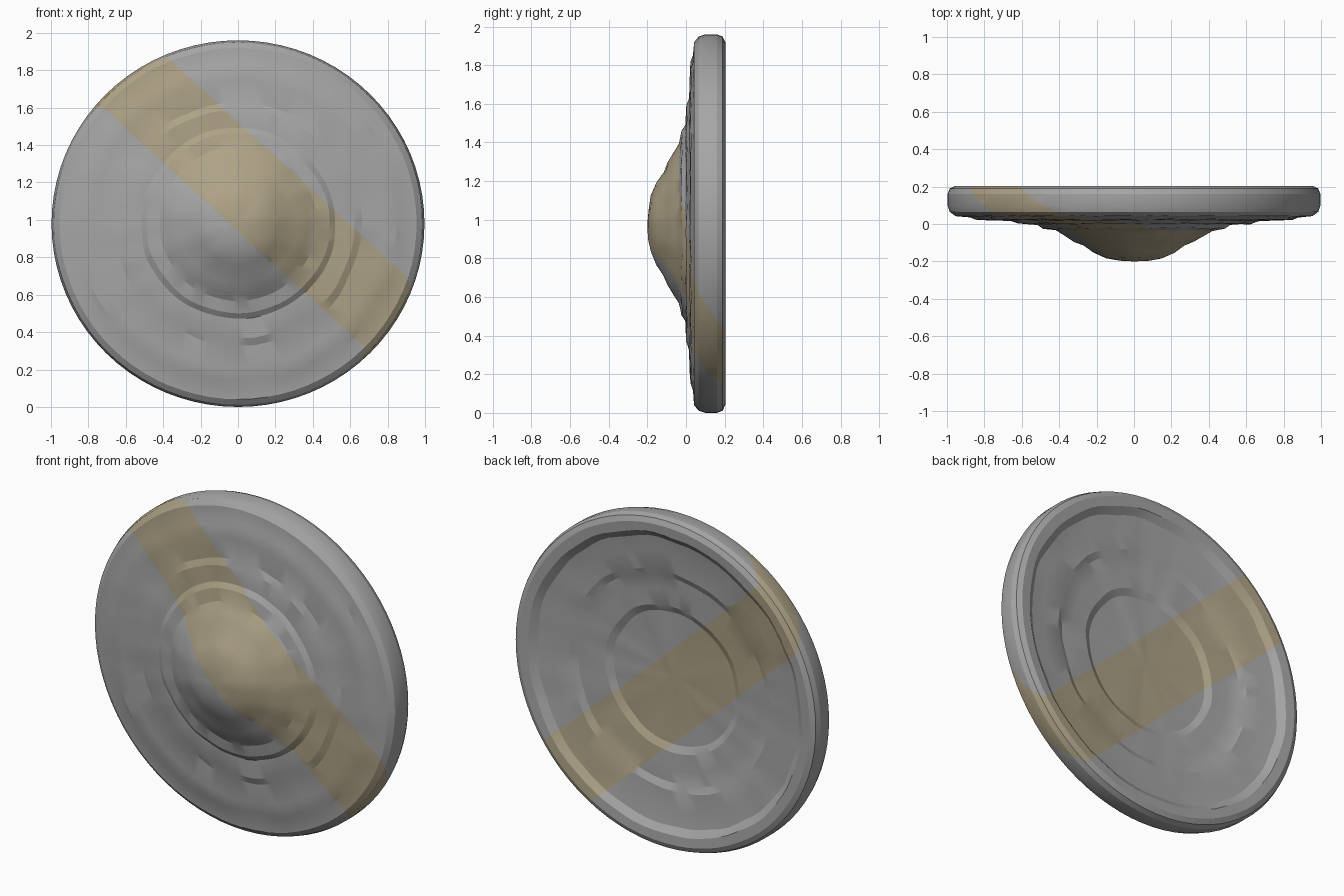
import bpy, bmesh, math
from mathutils import Vector, noise

if "Cube" in bpy.data.objects:
    bpy.data.objects.remove(bpy.data.objects["Cube"])

CZ, SEG = 0.98, 80
# cross-section (radius, y): front boss, stepped rings, rolled rim, stepped back
PROFILE = [
    (0.08, -0.195), (0.15, -0.182), (0.22, -0.152), (0.27, -0.115), (0.32, -0.095),
    (0.38, -0.06), (0.42, -0.035), (0.49, -0.022), (0.52, -0.002), (0.62, 0.003),
    (0.66, 0.018), (0.78, 0.02), (0.85, 0.025), (0.88, 0.036), (0.955, 0.042),
    (0.985, 0.065), (0.997, 0.10), (0.997, 0.16), (0.985, 0.19), (0.955, 0.204),
    (0.90, 0.20), (0.86, 0.17), (0.77, 0.158), (0.66, 0.152), (0.62, 0.135),
    (0.54, 0.13), (0.44, 0.125), (0.40, 0.105), (0.25, 0.102), (0.10, 0.10),
]


def material(name, colour):
    m = bpy.data.materials.new(name)
    m.diffuse_color = (*colour, 1)
    m.use_nodes = True
    m.node_tree.nodes["Principled BSDF"].inputs["Base Color"].default_value = m.diffuse_color
    return m


# hand-beaten unevenness, fading out at the rim
def beaten(r, y, a):
    x, z = r * math.cos(a), r * math.sin(a)
    n = noise.noise(Vector((x * 5, y * 5, z * 5)))
    fade = max(0.0, min(1.0, (0.97 - r) * 8))
    r2 = r * (1 + 0.02 * fade * n)
    y2 = y + 0.006 * fade * noise.noise(Vector((x * 9, y + 7, z * 9)))
    return Vector((r2 * math.cos(a), y2, CZ * r2 * math.sin(a) / 0.997 + CZ))


# lathe the disc
bm = bmesh.new()
rings = [[bm.verts.new(beaten(r, y, 2 * math.pi * i / SEG)) for i in range(SEG)]
         for r, y in PROFILE]
for a, b in zip(rings, rings[1:]):
    for i in range(SEG):
        j = (i + 1) % SEG
        bm.faces.new((a[i], a[j], b[j], b[i]))
for ring, y in ((rings[0], -0.2), (rings[-1], 0.10)):
    c = bm.verts.new((0, y, CZ))
    for i in range(SEG):
        bm.faces.new((c, ring[i], ring[(i + 1) % SEG]))
bmesh.ops.recalc_face_normals(bm, faces=bm.faces)


def zone(f):
    c = f.calc_center_median()
    if math.hypot(c.x, c.z - CZ) > 0.96:
        return "rim"
    return "front" if f.normal.y < 0 else "back"


# diagonal painted band: offsets on each side, slanting across the rim
ACROSS = Vector((0.676, 0, 0.737))
BANDS = {"front": (-0.03, 0.40, 0.0), "back": (-0.28, 0.135, 0.0), "rim": (-0.155, 0.268, 1.6)}
bm.normal_update()
for name, (lo, hi, slant) in BANDS.items():
    normal = ACROSS + Vector((0, slant, 0))
    for off in (lo, hi):
        faces = [f for f in bm.faces if zone(f) == name]
        geom = faces + list({e for f in faces for e in f.edges}) + list({v for f in faces for v in f.verts})
        bmesh.ops.bisect_plane(bm, geom=geom, dist=1e-5,
                               plane_co=Vector((0, 0.123, CZ)) + ACROSS * off, plane_no=normal)
        bm.normal_update()
for f in bm.faces:
    lo, hi, slant = BANDS[zone(f)]
    c = f.calc_center_median() - Vector((0, 0.123, CZ))
    f.material_index = int(lo < c.dot(ACROSS) + slant * c.y < hi)

mesh = bpy.data.meshes.new("shield_disc")
bm.to_mesh(mesh)
bm.free()
mesh.materials.append(material("worn_grey", (0.38, 0.38, 0.38)))
mesh.materials.append(material("ochre_band", (0.42, 0.36, 0.24)))
shield = bpy.data.objects.new("shield_disc", mesh)
bpy.context.collection.objects.link(shield)
bpy.context.view_layer.objects.active = shield
shield.select_set(True)
bpy.ops.object.shade_smooth_by_angle(angle=math.radians(20))
